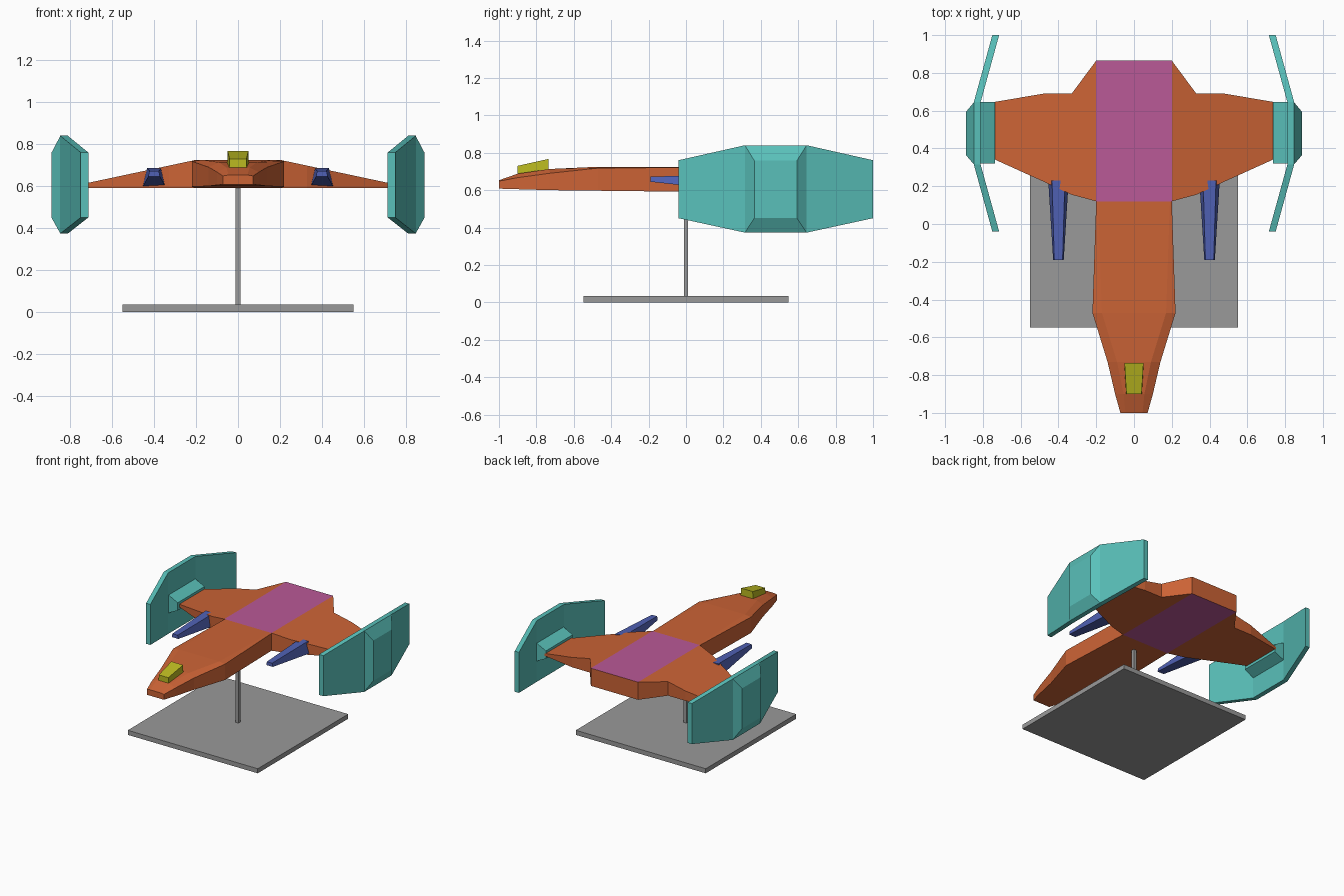
import bpy, bmesh

if "Cube" in bpy.data.objects:
    bpy.data.objects.remove(bpy.data.objects["Cube"])


def material(name, rgb):
    m = bpy.data.materials.new(name)
    m.diffuse_color = (*rgb, 1)
    m.use_nodes = True
    m.node_tree.nodes["Principled BSDF"].inputs["Base Color"].default_value = m.diffuse_color
    return m


ORANGE = material("orange", (0.60, 0.125, 0.036))
PINK = material("pink", (0.49, 0.10, 0.31))
TEAL = material("teal", (0.10, 0.53, 0.49))
YELLOW = material("yellow", (0.50, 0.49, 0.015))
BLUE = material("blue", (0.08, 0.12, 0.46))
GREY = material("grey", (0.32, 0.32, 0.32))


def finish(bm, name, mats, mirror=False):
    bmesh.ops.recalc_face_normals(bm, faces=bm.faces)
    me = bpy.data.meshes.new(name)
    bm.to_mesh(me)
    bm.free()
    for m in mats:
        me.materials.append(m)
    ob = bpy.data.objects.new(name, me)
    bpy.context.collection.objects.link(ob)
    if mirror:
        mod = ob.modifiers.new("mirror", "MIRROR")
        mod.use_mirror_merge = False
    return ob


def loft(name, sections, mat, mirror=False):
    """Skin between matching closed sections and cap both ends."""
    bm = bmesh.new()
    rings = [[bm.verts.new(p) for p in s] for s in sections]
    for a, b in zip(rings, rings[1:]):
        for i in range(len(a)):
            j = (i + 1) % len(a)
            bm.faces.new((a[i], a[j], b[j], b[i]))
    bm.faces.new(rings[0])
    bm.faces.new(rings[-1])
    return finish(bm, name, [mat], mirror)


def box(name, x, y, z0, z1, mat):
    ring = [(-x, -y), (x, -y), (x, y), (-x, y)]
    return loft(name, [[(*p, z) for p in ring] for z in (z0, z1)], mat)


# Display stand
box("stand_base", 0.55, 0.547, 0, 0.035, GREY)
box("stand_post", 0.012, 0.012, 0.03, 0.62, GREY)

# Central hull: pink above and below, orange ends
bm = bmesh.new()
bmesh.ops.create_cube(bm, size=1)
for v in bm.verts:
    v.co = (v.co.x * 0.4, 0.4925 + v.co.y * 0.745, 0.6575 + v.co.z * 0.135)
bm.normal_update()
for f in bm.faces:
    f.material_index = 1 if abs(f.normal.z) > 0.5 else 0
finish(bm, "central_hull", [ORANGE, PINK])

# Nose: y, shoulder half width, top half width, bottom z, shoulder z, top z
nose = [(0.12, 0.20, 0.19, 0.590, 0.722, 0.725),
        (-0.47, 0.22, 0.17, 0.597, 0.718, 0.725),
        (-0.73, 0.14, 0.09, 0.600, 0.690, 0.713),
        (-0.90, 0.10, 0.055, 0.605, 0.667, 0.688),
        (-1.00, 0.072, 0.045, 0.608, 0.648, 0.653)]
loft("nose", [[(-w, y, b), (w, y, b), (w, y, s), (t, y, z), (-t, y, z), (-w, y, s)]
              for y, w, t, b, s, z in nose], ORANGE)

# Wings: flat underside, top sloping down to the tip
wing = [(0.20, 0.12, 0.865), (0.33, 0.155, 0.69), (0.48, 0.225, 0.69), (0.745, 0.345, 0.645)]


def wing_section(x, y0, y1):
    top = 0.725 - (x - 0.2) * 0.213
    return [(x, y0, 0.59), (x, y1, 0.59), (x, y1, top), (x, y0, top)]


loft("wings", [wing_section(*w) for w in wing], ORANGE, True)

# Wing tip mounts
loft("wing_tip_mounts",
     [[(x, 0.32, 0.60 - h), (x, 0.645, 0.60 - h), (x, 0.645, 0.60 + h), (x, 0.32, 0.60 + h)]
      for x, h in ((0.735, 0.03), (0.815, 0.07))], TEAL, True)

# Side panels: folded plate with swept ends
panel = [(-0.04, 0.75, 0.45, 0.76), (0.315, 0.848, 0.373, 0.84),
         (0.645, 0.848, 0.373, 0.84), (1.0, 0.75, 0.45, 0.76)]
loft("side_panels", [[(x - 0.036, y, a), (x, y, a), (x, y, b), (x - 0.036, y, b)]
                     for y, x, a, b in panel], TEAL, True)

# Raised centre of each side panel
loft("panel_bosses",
     [[(x, y0, z0), (x, y1, z0), (x, y1, z1), (x, y0, z1)]
      for x, y0, y1, z0, z1 in ((0.847, 0.315, 0.645, 0.373, 0.84),
                                (0.89, 0.365, 0.593, 0.45, 0.758))], TEAL, True)

# Guns: tapering forward from under the wings
loft("guns", [[(0.40 - b, y, z0), (0.40 + b, y, z0), (0.40 + t, y, z1), (0.40 - t, y, z1)]
              for y, b, t, z0, z1 in ((0.23, 0.054, 0.034, 0.598, 0.685),
                                      (-0.19, 0.028, 0.022, 0.645, 0.672))], BLUE, True)

# Cockpit canopy
loft("canopy", [[(-b, y, z0), (b, y, z0), (t, y, z1), (-t, y, z1)]
                for y, b, t, z0, z1 in ((-0.735, 0.052, 0.05, 0.69, 0.767),
                                        (-0.90, 0.042, 0.04, 0.675, 0.73))], YELLOW)
